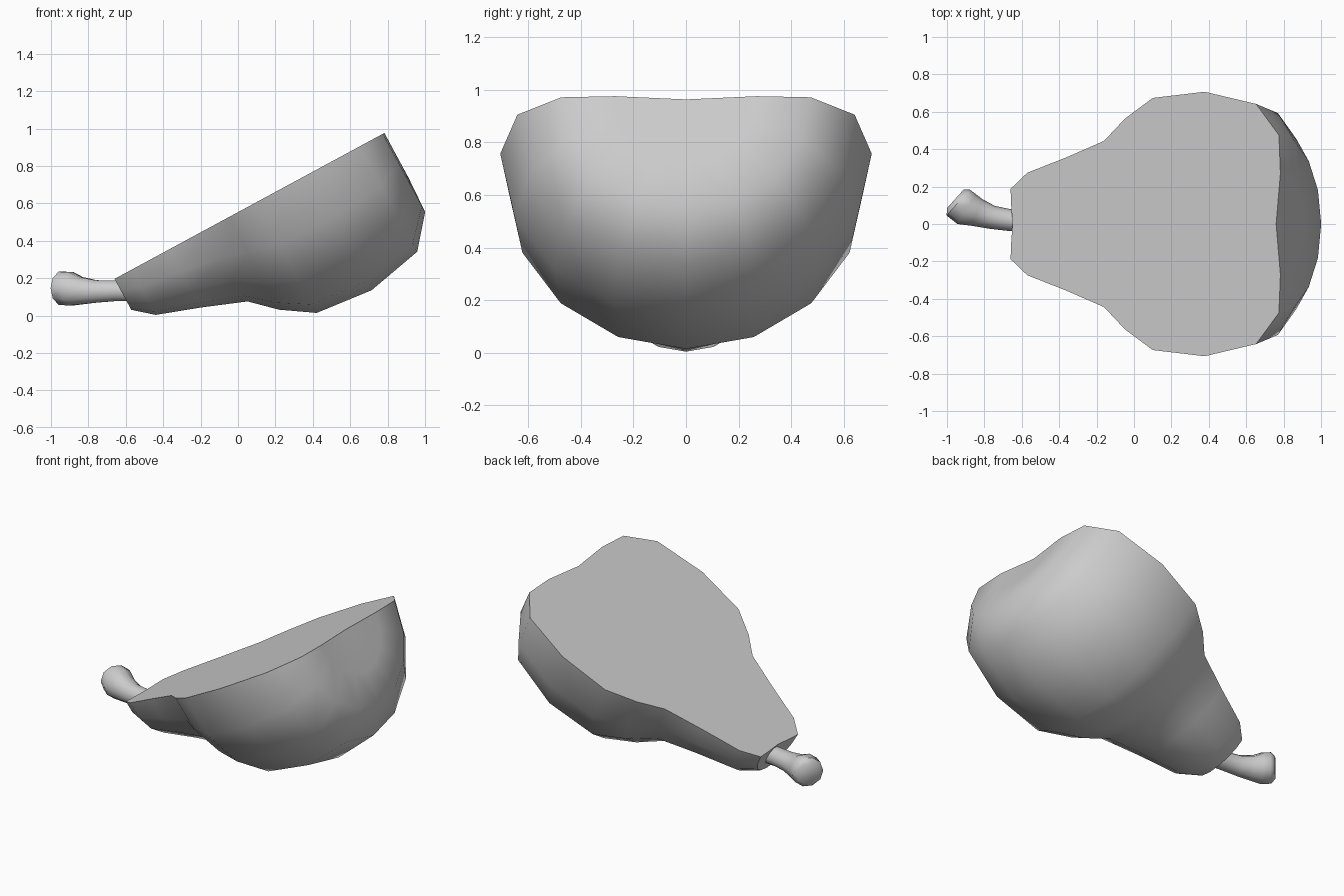
import bpy
import math
from mathutils import Vector

if "Cube" in bpy.data.objects:
    bpy.data.objects.remove(bpy.data.objects["Cube"])


def loft(name, rings, closed, caps):
    """Skin a list of equal-length point rings; cap the ends if asked."""
    n = len(rings[0])
    verts = [p for ring in rings for p in ring]
    faces = []
    for i in range(len(rings) - 1):
        for j in range(n if closed else n - 1):
            k = (j + 1) % n
            faces.append((i * n + j, i * n + k, (i + 1) * n + k, (i + 1) * n + j))
    if caps:
        faces.append(tuple(reversed(range(n))))
        faces.append(tuple(range(len(verts) - n, len(verts))))
    if not closed:
        # flat cut face: down one rim of the half shell, back up the other
        m = len(rings)
        faces.append(tuple([i * n for i in range(m)] +
                           [i * n + n - 1 for i in reversed(range(m))]))
    mesh = bpy.data.meshes.new(name)
    mesh.from_pydata(verts, [], faces)
    obj = bpy.data.objects.new(name, mesh)
    bpy.context.collection.objects.link(obj)
    bpy.context.view_layer.objects.active = obj
    obj.select_set(True)
    # weld the poles and make the normals consistent
    bpy.ops.object.mode_set(mode='EDIT')
    bpy.ops.mesh.select_all(action='SELECT')
    bpy.ops.mesh.remove_doubles(threshold=0.0005)
    bpy.ops.mesh.normals_make_consistent(inside=False)
    bpy.ops.object.mode_set(mode='OBJECT')
    bpy.ops.object.shade_smooth_by_angle(angle=math.radians(50))
    obj.select_set(False)
    return obj


# Halved pear: profile (distance along core, radius) turned half a circle
tilt = math.radians(28.4)
axis = Vector((math.cos(tilt), 0, math.sin(tilt)))
down = Vector((math.sin(tilt), 0, -math.cos(tilt)))
side = Vector((0, 1, 0))
start = Vector((-0.66, 0, 0.196))
profile = [(0.012, 0), (0.004, 0.1), (0, 0.188), (0.102, 0.274), (0.333, 0.354),
           (0.568, 0.444), (0.695, 0.563), (0.864, 0.674), (1.18, 0.707),
           (1.492, 0.642), (1.631, 0.475), (1.64, 0.27), (1.614, 0)]
shell = []
for s, r in profile:
    angles = [math.pi * j / 8 for j in range(9)]
    shell.append([start + axis * s + side * (r * math.cos(a)) + down * (r * math.sin(a))
                  for a in angles])
loft("pear_half", shell, False, False)

# Stem: bent tube with a flared, slanted end (x, y, z, radius, heading in degrees)
path = [(-0.55, 0.01, 0.132, 0.058, 8), (-0.66, 0.02, 0.132, 0.058, 8),
        (-0.76, 0.036, 0.129, 0.063, 14), (-0.84, 0.062, 0.133, 0.077, 22),
        (-0.895, 0.08, 0.143, 0.094, 32), (-0.94, 0.115, 0.146, 0.093, 42),
        (-0.955, 0.135, 0.144, 0.065, 42)]
stem = []
for x, y, z, r, heading in path:
    h = math.radians(heading)
    across = Vector((math.sin(h), math.cos(h), 0))
    stem.append([Vector((x, y, z)) + across * (r * math.cos(a)) + Vector((0, 0, r * math.sin(a)))
                 for a in [math.tau * j / 10 for j in range(10)]])
loft("stem", stem, True, True)
